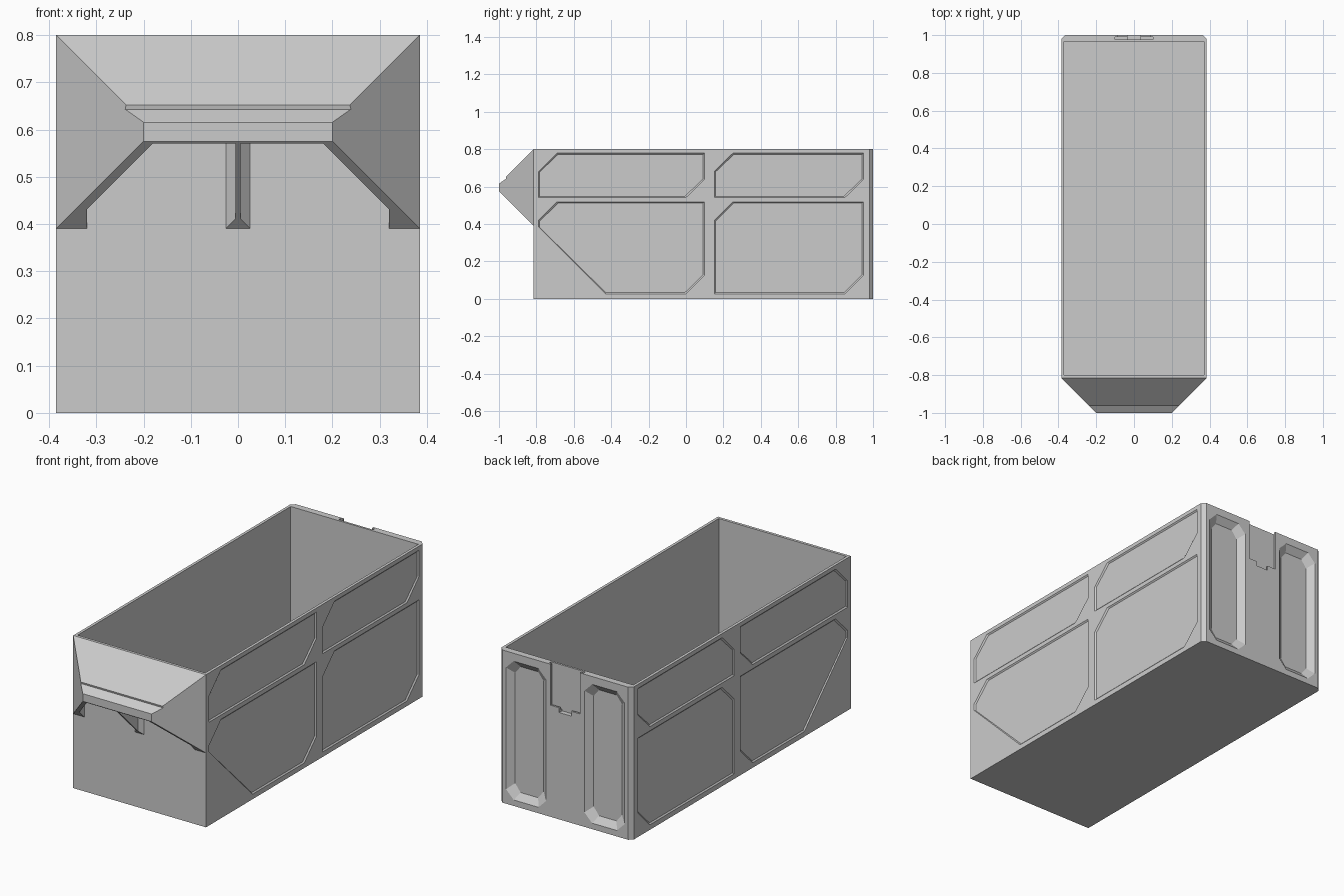
import bpy, bmesh

if "Cube" in bpy.data.objects:
    bpy.data.objects.remove(bpy.data.objects["Cube"])


def prism(name, pts, place):
    """Closed solid between two copies of a 2D profile; place(u, v, end) gives 3D."""
    bm = bmesh.new()
    rings = [[bm.verts.new(place(u, v, e)) for u, v in pts] for e in (0, 1)]
    bm.faces.new(rings[0])
    bm.faces.new(rings[1][::-1])
    n = len(pts)
    for i in range(n):
        j = (i + 1) % n
        bm.faces.new((rings[0][i], rings[1][i], rings[1][j], rings[0][j]))
    bmesh.ops.recalc_face_normals(bm, faces=bm.faces)
    me = bpy.data.meshes.new(name)
    bm.to_mesh(me)
    bm.free()
    ob = bpy.data.objects.new(name, me)
    bpy.context.collection.objects.link(ob)
    return ob


def box(name, x0, x1, y0, y1, z0, z1):
    pts = [(x0, y0), (x1, y0), (x1, y1), (x0, y1)]
    return prism(name, pts, lambda u, v, e: (u, v, (z0, z1)[e]))


def cut(target, cutter):
    mod = target.modifiers.new("cut", 'BOOLEAN')
    mod.object = cutter
    mod.operation = 'DIFFERENCE'
    mod.solver = 'EXACT'
    bpy.context.view_layer.objects.active = target
    bpy.ops.object.modifier_apply(modifier=mod.name)
    bpy.data.objects.remove(cutter)


def shrink(pts, d):
    """Move a profile inward by about d on every side."""
    out = []
    lo = [min(p[k] for p in pts) for k in (0, 1)]
    hi = [max(p[k] for p in pts) for k in (0, 1)]
    for p in pts:
        q = []
        for k in (0, 1):
            c, h = (lo[k] + hi[k]) / 2, (hi[k] - lo[k]) / 2
            q.append(c + (p[k] - c) * (h - d) / h)
        out.append(tuple(q))
    return out


def tapered(pts, d, place):
    inner = dict(zip(pts, shrink(pts, d)))
    return prism("cutter", pts,
                 lambda u, v, e: place(*(inner[(u, v)] if e else (u, v)), e))


W, F, H = 0.385, -0.815, 0.8

# Open bin with chamfered back corners
plan = [(-W, F), (W, F), (W, 0.98), (W - 0.02, 1), (-W + 0.02, 1), (-W, 0.98)]
body = prism("bin_body", plan, lambda u, v, e: (u, v, H * e))
cut(body, box("cavity", -W + 0.015, W - 0.015, F + 0.015, 0.965, 0.02, 0.9))


# Shallow panels pressed into both sides
def panel(y0, y1, z0, z1):
    return [(y0, z0), (y1 - 0.1, z0), (y1, z0 + 0.1), (y1, z1),
            (y0 + 0.1, z1), (y0, z1 - 0.1)]


panels = [panel(-0.79, 0.10, 0.54, 0.78), panel(0.15, 0.95, 0.54, 0.78),
          panel(0.15, 0.95, 0.025, 0.52),
          [(-0.43, 0.025), (0, 0.025), (0.1, 0.125), (0.1, 0.52),
           (-0.69, 0.52), (-0.79, 0.42), (-0.79, 0.385)]]
for s in (-1, 1):
    for p in panels:
        cut(body, tapered(p, 0.008, lambda u, v, e, s=s: (
            s * (W - 0.006 if e else W + 0.001), u, v)))

# Two tall tapered recesses in the back
x0, x1, z0, z1, c = 0.11, 0.345, 0.03, 0.76, 0.045
recess = [(x0 + c, z0), (x1 - c, z0), (x1, z0 + c), (x1, z1 - c),
          (x1 - c, z1), (x0 + c, z1), (x0, z1 - c), (x0, z0 + c)]
for s in (-1, 1):
    cut(body, tapered(recess, 0.035, lambda u, v, e, s=s: (
        s * u, 0.972 if e else 1.001, v)))

# Slot for a clip at the top of the back, with a finger notch
cut(body, box("slot", -0.1, 0.1, 0.976, 0.99, 0.57, 0.9))
cut(body, box("slot_opening", -0.085, 0.085, 0.985, 1.1, 0.585, 0.9))
cut(body, box("slot_notch", -0.035, 0.035, 0.976, 1.1, 0.56, 0.7))

# Front pull: a block tapering forward at 45 degrees
rect = [(-1, 0), (1, 0), (1, 1), (-1, 1)]
pull = prism("front_pull", rect, lambda u, v, e: (
    u * 0.2, -1, 0.575 + 0.04 * v) if e else (u * W, F, 0.39 + 0.41 * v))

# Label ledge across the sloping top
ledge = [(-0.963, 0.652), (-0.961, 0.643), (-0.998, 0.617), (-1.0, 0.66)]
cut(pull, prism("ledge", ledge, lambda u, v, e: (0.3 * (2 * e - 1), u, v)))

# Finger pockets underneath, leaving a flared centre rib
pocket = [(0.005, -0.996), (0.18, -0.996), (0.32, -0.856), (0.32, -0.8),
          (0.025, -0.8), (0.025, -0.816), (0.005, -0.836)]
for s in (-1, 1):
    cut(pull, prism("pocket", pocket, lambda u, v, e, s=s: (
        s * u, v, 1.595 + v if e else 0.3)))
